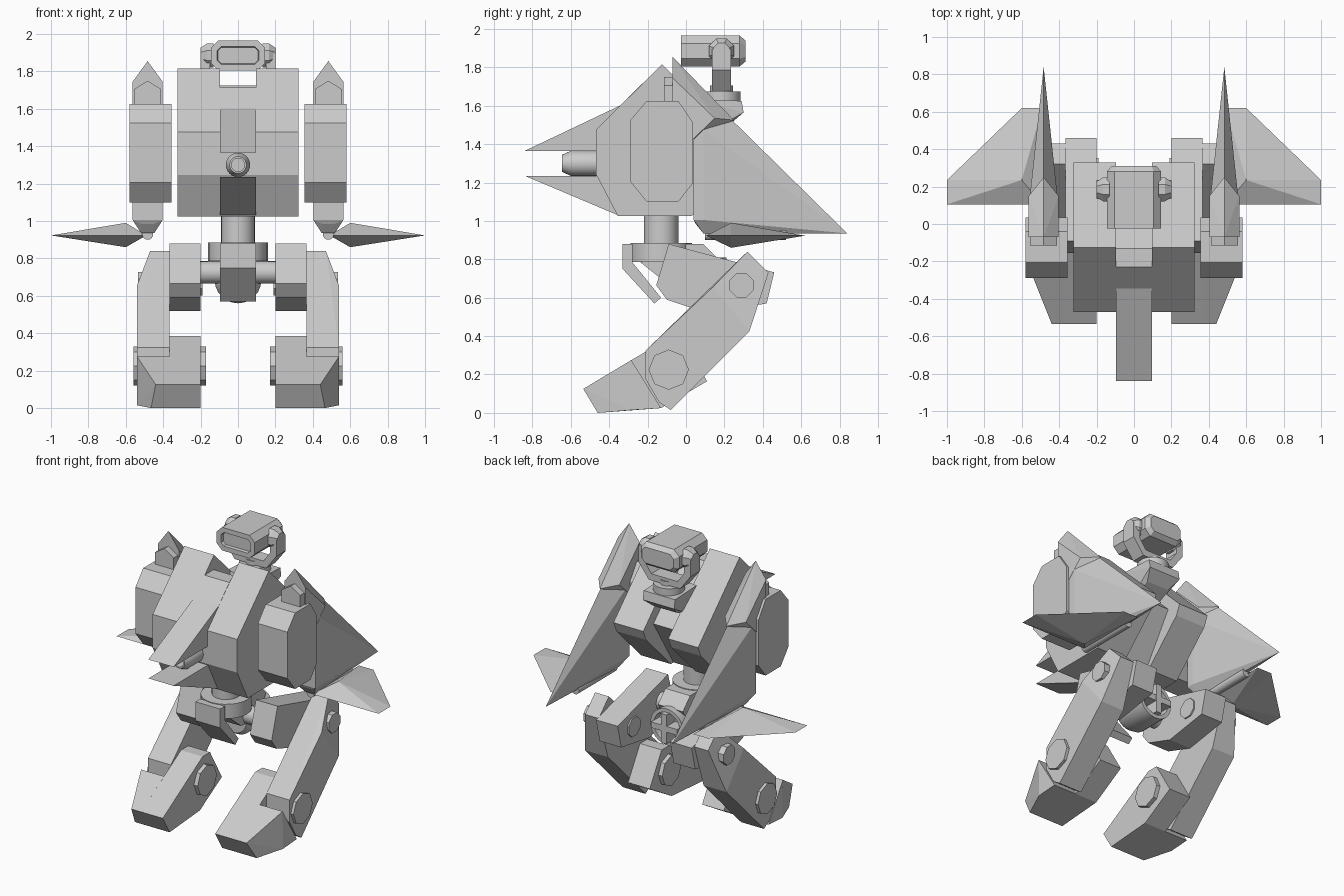
import bpy, bmesh, math
from mathutils import Matrix, Vector

if "Cube" in bpy.data.objects:
    bpy.data.objects.remove(bpy.data.objects["Cube"])


def finish(bm, name, mirror=False, smooth=False):
    bmesh.ops.recalc_face_normals(bm, faces=bm.faces)
    me = bpy.data.meshes.new(name)
    bm.to_mesh(me)
    bm.free()
    ob = bpy.data.objects.new(name, me)
    bpy.context.collection.objects.link(ob)
    if mirror:
        ob.modifiers.new("mirror", 'MIRROR').use_mirror_merge = False
    if smooth:
        bpy.ops.object.select_all(action='DESELECT')
        ob.select_set(True)
        bpy.context.view_layer.objects.active = ob
        bpy.ops.object.shade_smooth_by_angle(angle=math.radians(35))
    return ob


def prism(name, prof, a, b, mirror=False, axis='x'):
    """Extrude a profile: (y, z) along x, or (x, z) along y."""
    bm = bmesh.new()
    put = (lambda p, t: (t, p[0], p[1])) if axis == 'x' else (lambda p, t: (p[0], t, p[1]))
    lo = [bm.verts.new(put(p, a)) for p in prof]
    hi = [bm.verts.new(put(p, b)) for p in prof]
    bm.faces.new(lo)
    bm.faces.new(hi)
    for i in range(len(prof)):
        j = (i + 1) % len(prof)
        bm.faces.new((lo[i], lo[j], hi[j], hi[i]))
    return finish(bm, name, mirror)


def hull(name, pts, mirror=True):
    """Convex faceted solid around a few points."""
    bm = bmesh.new()
    for p in pts:
        bm.verts.new(p)
    r = bmesh.ops.convex_hull(bm, input=bm.verts)
    junk = {v for v in r['geom_interior'] + r['geom_unused'] if isinstance(v, bmesh.types.BMVert)}
    bmesh.ops.delete(bm, geom=list(junk), context='VERTS')
    bmesh.ops.dissolve_limit(bm, angle_limit=0.02, verts=bm.verts, edges=bm.edges)
    return finish(bm, name, mirror)


def lathe(name, start, direction, prof, n=24, mirror=False, turn=0.0):
    """Spin (distance, radius) pairs about an axis."""
    bm = bmesh.new()
    m = Matrix.Translation(start) @ Vector(direction).to_track_quat('Z', 'Y').to_matrix().to_4x4()
    rings = [[bm.verts.new(m @ Vector((r * math.cos(turn + math.tau * i / n),
                                       r * math.sin(turn + math.tau * i / n), d)))
              for i in range(n)] for d, r in prof]
    for a, b in zip(rings, rings[1:]):
        for i in range(n):
            j = (i + 1) % n
            bm.faces.new((a[i], a[j], b[j], b[i]))
    bm.faces.new(rings[0])
    bm.faces.new(rings[-1])
    return finish(bm, name, mirror, n > 12)


def both(x, *yz):
    return [(s * x, y, z) for s in (-1, 1) for y, z in yz]


def about(cx, w, *yz):
    return [(cx + s * w, y, z) for s in (-1, 1) for y, z in yz]


# Torso: two thick side slabs with a lower centre between them
prism("torso_side", [(-.47, 1.25), (-.47, 1.48), (-.125, 1.82), (.33, 1.37), (.30, 1.30),
                     (.03, 1.03), (-.355, 1.03)], .095, .323, True)
prism("torso_centre", [(-.47, 1.25), (-.47, 1.48), (-.23, 1.72), (-.13, 1.72), (.22, 1.38),
                       (.0, 1.03), (-.355, 1.03)], -.095, .095)
# Beak-shaped cannon guards and barrel
prism("upper_guard", [(-.84, 1.37), (-.335, 1.61), (-.3, 1.37)], -.096, .096)
prism("lower_guard", [(-.84, 1.24), (-.3, 1.24), (-.355, 1.035)], -.096, .096)
lathe("cannon_barrel", (0, -.45, 1.305), (0, -1, 0),
      [(0, .065), (.15, .065), (.195, .045), (.195, .035), (.08, .035)])

# Neck, yoke and head
hull("neck_base", both(.12, (.05, 1.64), (.29, 1.63), (.30, 1.57))
     + both(.085, (.23, 1.51), (.0, 1.4)), False)
lathe("neck_disc", (0, .185, 1.62), (0, 0, 1), [(0, .1), (.06, .1)])
lathe("neck_post", (0, .185, 1.66), (0, 0, 1), [(0, .06), (.05, .06)])
outer = [(.2, 1.9), (.2, 1.79), (.12, 1.685)]
inner = [(.1, 1.73), (.15, 1.8), (.15, 1.9)]
prism("head_yoke", outer + [(-x, z) for x, z in outer[::-1]]
      + [(-x, z) for x, z in inner[::-1]] + inner, .135, .235, axis='y')
lathe("yoke_pivot", (.13, .185, 1.89), (1, 0, 0), [(0, .07), (.035, .07), (.07, .045)], 8, True, math.pi / 8)
head = prism("head", [(.145, 1.85), (.145, 1.93), (.105, 1.97), (-.105, 1.97), (-.145, 1.93),
                      (-.145, 1.85), (-.105, 1.81), (.105, 1.81)], -.025, .28, axis='y')
bm = bmesh.new()
bm.from_mesh(head.data)
bm.faces.ensure_lookup_table()
front = min(bm.faces, key=lambda f: f.calc_center_median().y)
back = max(bm.faces, key=lambda f: f.calc_center_median().y)
bmesh.ops.inset_region(bm, faces=[front], thickness=.033, use_even_offset=True)
bmesh.ops.inset_region(bm, faces=[front], thickness=.004, depth=-.02, use_even_offset=True)
bmesh.ops.inset_region(bm, faces=[back], thickness=.025, depth=.03, use_even_offset=True)
bm.to_mesh(head.data)
bm.free()

# Shoulder pods
prism("shoulder_pod", [(-.29, 1.53), (-.205, 1.63), (-.04, 1.63), (.035, 1.52), (.035, 1.2),
                       (-.04, 1.105), (-.205, 1.105), (-.29, 1.21)], .355, .58, True)
C = .483
hull("pod_peg", about(C, .072, (-.115, 1.58), (-.115, 1.71), (-.05, 1.71), (-.05, 1.58))
     + [(C, -.115, 1.755), (C, -.05, 1.755)])
# Upright rear blades: cap on top, long tapered fin below
hull("blade_cap", about(C, .08, (-.07, 1.55), (-.07, 1.75), (.15, 1.54), (.035, 1.43))
     + [(C, -.07, 1.86), (C, .25, 1.53)])
hull("rear_blade", about(C, .08, (.04, 1.01), (.04, 1.43), (.09, 1.01), (.09, 1.48))
     + about(C, .035, (.05, .99), (.09, .94)) + [(C, .84, .94), (C, .24, 1.53)])
lathe("wing_hinge", (C, .1, .935), (0, 1, 0), [(0, .03), (.42, .03)], 16, True)
# Flat side wings
hull("side_wing", [(.6, .235, .995), (.6, .235, .865), (.6, .62, .928), (1, .235, .928),
                   (1, .105, .928), (.49, .105, .928), (.49, .62, .928)])

# Waist and pelvis
lathe("waist_post", (0, -.13, .85), (0, 0, 1), [(0, .09), (.22, .09)])
lathe("pelvis_disc", (0, -.13, .79), (0, 0, 1), [(0, .16), (.1, .16)])
prism("front_skirt", [(-.33, .885), (-.28, .885), (-.28, .79), (-.13, .605), (-.165, .575),
                      (-.33, .755)], -.095, .095)
prism("pelvis_block", [(-.25, .8), (-.15, .885), (.09, .885), (.17, .805), (.1, .68), (-.1, .68)], -.095, .095)
lathe("hip_axle", (-.22, -.02, .73), (1, 0, 0), [(0, .06), (.44, .06)])
lathe("thruster", (0, -.05, .69), (0, 1, 0),
      [(0, .1), (.04, .125), (.26, .125), (.26, .1), (.2, .1)])
for i, (w, h) in enumerate([(.1, .02), (.02, .1)]):
    prism("thruster_cross", [(-w, .69 - h), (w, .69 - h), (w, .69 + h), (-w, .69 + h)],
          .12, .2 + .003 * i + .04, axis='y')

# Legs
prism("thigh", [(-.09, .885), (.46, .737), (.42, .575), (.11, .525), (-.1, .595), (-.155, .67)],
      .2, .365, True)
shin = [(.32, .845), (.43, .735), (.33, .43), (-.08, .02), (-.14, .06), (-.21, .18), (-.21, .33)]
hull("shin", [(.365, y, z) for y, z in shin] + [(.54, y, z) for y, z in shin[2:] + [(.14, .66)]]
     + [(.47, y, z) for y, z in shin[:2]])
oct_turn = math.pi / 8
lathe("knee_bolt", (.19, .29, .67), (1, 0, 0), [(0, .068), (.345, .068)], 8, True, oct_turn)
lathe("ankle_bolt", (.172, -.09, .23), (1, 0, 0),
      [(0, .105), (.388, .105)], 8, True)
prism("foot", [(-.535, .13), (-.46, .005), (-.13, .03), (.11, .17), (-.02, .39), (-.1, .39)],
      .2, .366, True)
hull("toe_guard", [(.365, y, z) for y, z in [(-.535, .13), (-.46, .005), (-.13, .03), (-.285, .28)]]
     + [(.44, -.535, .13), (.465, -.46, .005), (.54, -.28, .02), (.54, -.13, .03),
        (.54, -.285, .28)])

# Put the model on the ground
bpy.context.view_layer.update()
low = min(v.co.z for o in bpy.data.objects for v in o.data.vertices)
for o in bpy.data.objects:
    o.location.z -= low
